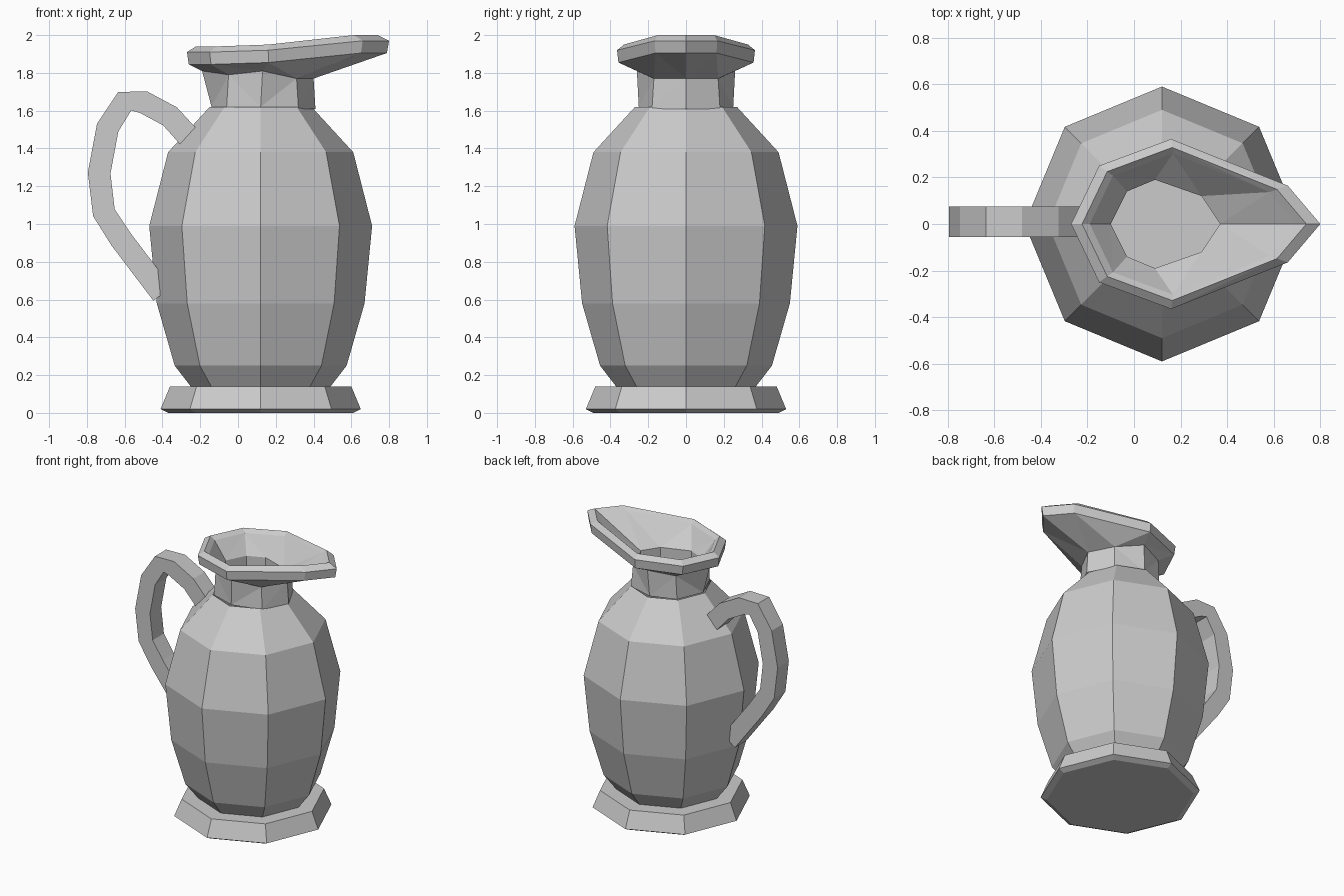
import bpy
import bmesh
import math
from mathutils import Vector

cube = bpy.data.objects.get("Cube")
if cube:
    bpy.data.objects.remove(cube, do_unlink=True)

SIDES = 8
AXIS_X = 0.12

clay = bpy.data.materials.new("plain_grey")
clay.use_nodes = True
grey = (0.6, 0.6, 0.6, 1)
clay.diffuse_color = grey
clay.node_tree.nodes["Principled BSDF"].inputs["Base Color"].default_value = grey


def loft(name, rings, cap_start=False, cap_end=False):
    """Skin a list of closed point rings into one flat-shaded object."""
    bm = bmesh.new()
    loops = [[bm.verts.new(point) for point in ring] for ring in rings]
    for low, high in zip(loops, loops[1:]):
        count = len(low)
        for i in range(count):
            j = (i + 1) % count
            bm.faces.new((low[i], low[j], high[j], high[i]))
    if cap_start:
        bm.faces.new(loops[0][::-1])
    if cap_end:
        bm.faces.new(loops[-1])
    bmesh.ops.triangulate(bm, faces=[f for f in bm.faces if len(f.verts) == 4])
    mesh = bpy.data.meshes.new(name)
    bm.to_mesh(mesh)
    bm.free()
    mesh.materials.append(clay)
    obj = bpy.data.objects.new(name, mesh)
    bpy.context.collection.objects.link(obj)
    return obj


def octagon(radius, z):
    """Horizontal ring around the jug axis with a corner on each axis."""
    angles = [math.tau * i / SIDES for i in range(SIDES)]
    return [(AXIS_X + radius * math.cos(a), radius * math.sin(a), z) for a in angles]


def mirrored(half):
    """Close a handle-to-spout half ring by mirroring it across y."""
    return [(x, -y, z) for x, y, z in half] + half[-2:0:-1]


# Foot: flared slab with a slightly recessed underside
foot = [(0.49, 0), (0.53, 0.02), (0.48, 0.14), (0.36, 0.14)]
loft("foot", [octagon(r, z) for r, z in foot], cap_start=True)

# Belly: faceted barrel rising to the shoulder
belly = [(0.37, 0.14), (0.455, 0.25), (0.55, 0.58), (0.59, 0.99), (0.49, 1.38), (0.27, 1.62)]
loft("belly", [octagon(r, z) for r, z in belly])

# Neck and pouring lip: teardrop outline, running from handle side to spout
outline = [(-0.27, 0), (-0.15, 0.25), (0.16, 0.365), (0.66, 0.165), (0.8, 0)]
rise = [0, 0, 0.01, 0.06, 0.06]


def lip_ring(scale, z):
    half = [(0.2 + (x - 0.2) * scale, y * scale, z + up)
            for (x, y), up in zip(outline, rise)]
    return mirrored(half)


neck_top = [(-0.19, 0, 1.81), (-0.05, 0.19, 1.79), (0.13, 0.26, 1.81),
            (0.31, 0.17, 1.77), (0.4, 0, 1.77)]
neck_base = [(-0.14, 0, 1.62), (-0.06, 0.19, 1.62), (0.12, 0.25, 1.62),
             (0.32, 0.18, 1.61), (0.41, 0, 1.61)]
throat = [(-0.1, 0), (-0.03, 0.14), (0.09, 0.19), (0.29, 0.12), (0.37, 0)]
loft("neck_and_lip", [
    mirrored(neck_base),
    mirrored(neck_top),
    lip_ring(0.98, 1.845),
    lip_ring(1, 1.91),
    lip_ring(0.9, 1.94),
    lip_ring(0.83, 1.915),
    mirrored([(x, y, 1.79) for x, y in throat]),
    mirrored([(x, y, 1.66) for x, y in throat]),
], cap_end=True)

# Handle: square bar swept along a bent path
path = [Vector((x, 0.01, z)) for x, z in (
    (-0.26, 1.46), (-0.36, 1.57), (-0.5, 1.645), (-0.6, 1.65), (-0.69, 1.51),
    (-0.735, 1.27), (-0.71, 1.06), (-0.62, 0.92), (-0.4, 0.63))]
side = Vector((0, 0.065, 0))
sections = []
for i, point in enumerate(path):
    along = (path[min(i + 1, len(path) - 1)] - path[max(i - 1, 0)]).normalized()
    out = along.cross(Vector((0, 1, 0))) * 0.06
    sections.append([point + side + out, point - side + out,
                     point - side - out, point + side - out])
loft("handle", sections, cap_start=True, cap_end=True)

# Consistent outward normals
for obj in bpy.context.collection.objects:
    if obj.type == "MESH" and obj.name == "handle":
        bm = bmesh.new()
        bm.from_mesh(obj.data)
        bmesh.ops.recalc_face_normals(bm, faces=bm.faces)
        bm.to_mesh(obj.data)
        bm.free()
